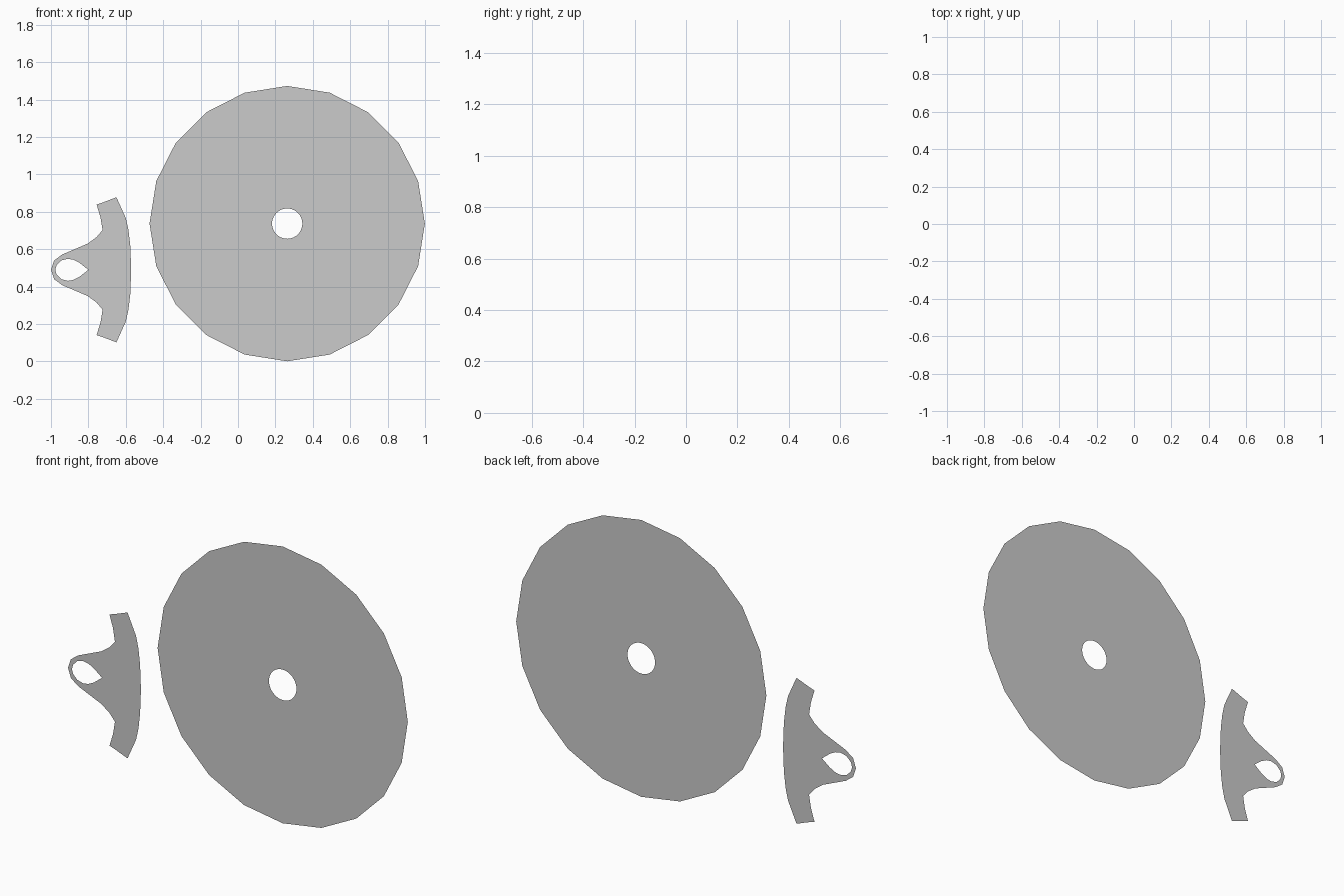
import bpy, bmesh
from math import sin, cos, pi
from mathutils import Vector

if "Cube" in bpy.data.objects:
    bpy.data.objects.remove(bpy.data.objects["Cube"])


def circle(cx, cz, r, n):
    return [(cx + r * cos(2 * pi * i / n), cz + r * sin(2 * pi * i / n)) for i in range(n)]


def mirrored(half, mid):
    # Close a half outline by reflecting it in z = mid (end points lie on the axis)
    full = [(x, mid + h) for x, h in half]
    return full + [(x, mid - h) for x, h in reversed(half[1:-1])]


def flat_plate(name, loops):
    # Fill an outline and its holes as a flat sheet in the XZ plane
    bm = bmesh.new()
    for loop in loops:
        vs = [bm.verts.new((x, 0, z)) for x, z in loop]
        for i, v in enumerate(vs):
            bm.edges.new((v, vs[i - 1]))
    bmesh.ops.triangle_fill(bm, edges=bm.edges[:], use_beauty=True, normal=Vector((0, -1, 0)))
    bm.normal_update()
    bmesh.ops.reverse_faces(bm, faces=[f for f in bm.faces if f.normal.y > 0])
    mesh = bpy.data.meshes.new(name)
    bm.to_mesh(mesh)
    bm.free()
    obj = bpy.data.objects.new(name, mesh)
    bpy.context.collection.objects.link(obj)
    return obj


# Large twenty-sided disc with a round centre hole
flat_plate("disc", [circle(0.263, 0.737, 0.736, 20), circle(0.263, 0.737, 0.081, 40)])

# Small bracket: curved bar with a tapering eyelet, symmetric top to bottom
bracket = [(-1.0, 0), (-0.983, 0.05), (-0.94, 0.082), (-0.804, 0.14), (-0.756, 0.175),
           (-0.724, 0.213), (-0.735, 0.28), (-0.756, 0.349), (-0.715, 0.363), (-0.65, 0.388),
           (-0.60, 0.277), (-0.586, 0.215), (-0.576, 0.13), (-0.571, 0)]
eyelet = [(-0.977, 0), (-0.97, 0.025), (-0.945, 0.05), (-0.91, 0.059), (-0.88, 0.054),
          (-0.847, 0.037), (-0.80, 0)]
flat_plate("bracket", [mirrored(bracket, 0.49), mirrored(eyelet, 0.49)])
